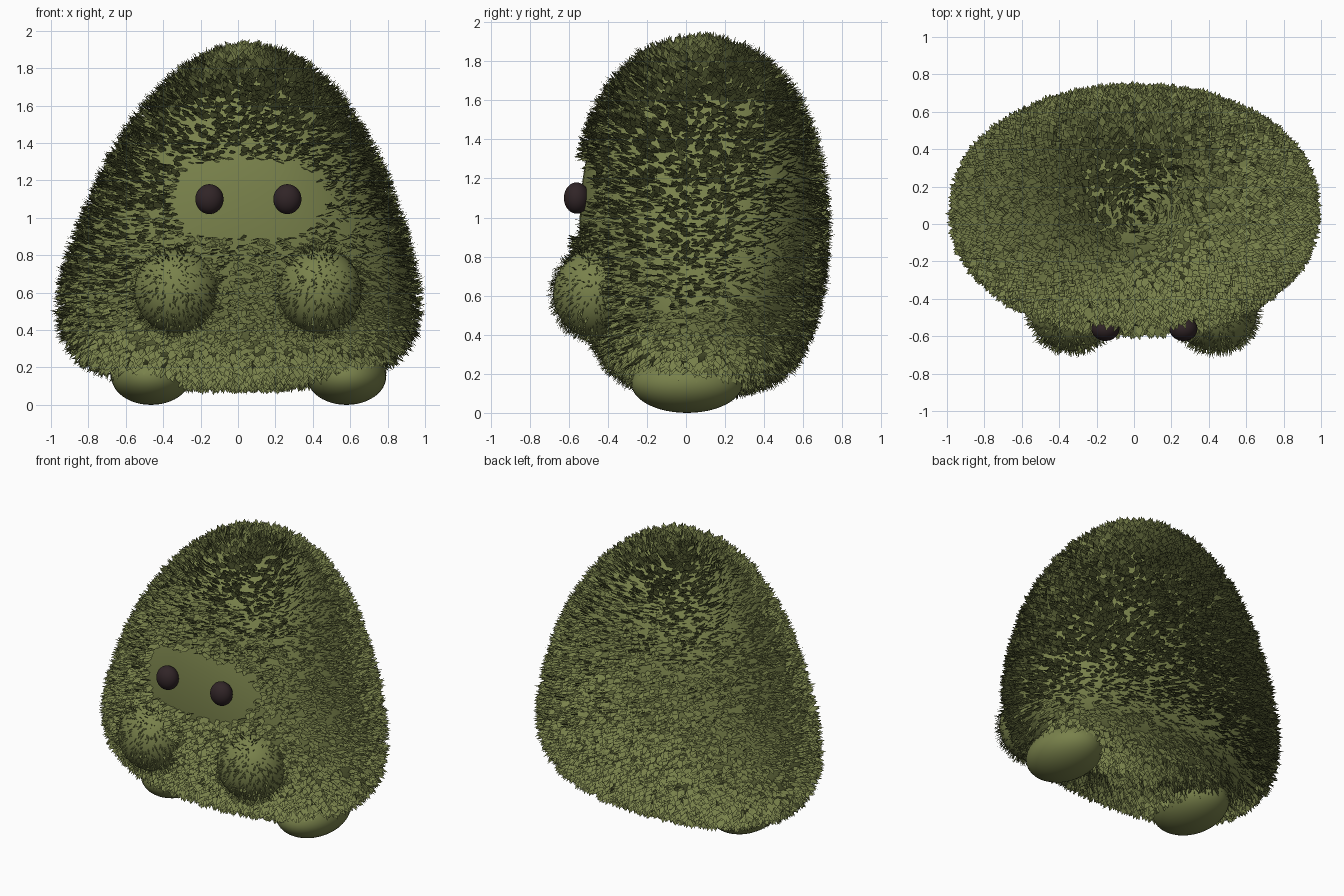
import bpy, bmesh, math, random
from mathutils import Vector

random.seed(4)
if "Cube" in bpy.data.objects:
    bpy.data.objects.remove(bpy.data.objects["Cube"])


def material(name, rgb):
    m = bpy.data.materials.new(name)
    m.use_nodes = True
    m.diffuse_color = (*rgb, 1)
    m.node_tree.nodes["Principled BSDF"].inputs["Base Color"].default_value = (*rgb, 1)
    return m


GREEN = material("olive green", (0.19, 0.22, 0.07))
DARK = material("dark brown", (0.03, 0.018, 0.02))


def finish(name, bm, mat, smooth=True):
    mesh = bpy.data.meshes.new(name)
    bm.to_mesh(mesh)
    bm.free()
    mesh.materials.append(mat)
    for p in mesh.polygons:
        p.use_smooth = smooth
    ob = bpy.data.objects.new(name, mesh)
    bpy.context.collection.objects.link(ob)
    return ob


def ellipsoid(name, centre, radii, mat):
    bm = bmesh.new()
    bmesh.ops.create_uvsphere(bm, u_segments=40, v_segments=24, radius=1)
    for v in bm.verts:
        v.co = Vector(c + r * k for c, r, k in zip(centre, radii, v.co))
    return finish(name, bm, mat)


# Body: rounded cone lofted from (height, half width, half depth) rings
RINGS = [(0.14, 0.35, 0.2), (0.17, 0.66, 0.34), (0.25, 0.84, 0.46), (0.4, 0.94, 0.54),
         (0.6, 0.935, 0.59), (0.8, 0.89, 0.615), (1.0, 0.82, 0.62), (1.2, 0.74, 0.605),
         (1.4, 0.645, 0.565), (1.6, 0.51, 0.485), (1.75, 0.37, 0.37), (1.85, 0.22, 0.23)]
SEGMENTS = 40


def rounded(c):
    return math.copysign(abs(c) ** 0.88, c)


bm = bmesh.new()
loops = []
for z, rx, ry in RINGS:
    cx = 0.04 * max(0, z - 0.5)
    loops.append([bm.verts.new((cx + rx * rounded(math.cos(a)), 0.07 + ry * rounded(math.sin(a)), z))
                  for a in (i * math.tau / SEGMENTS for i in range(SEGMENTS))])
for low, high in zip(loops, loops[1:]):
    for i in range(SEGMENTS):
        j = (i + 1) % SEGMENTS
        bm.faces.new((low[i], low[j], high[j], high[i]))
for loop, pole in ((loops[0], (0, 0.07, 0.13)), (loops[-1], (0.05, 0.07, 1.89))):
    tip = bm.verts.new(pole)
    for i in range(SEGMENTS):
        bm.faces.new((loop[i], loop[(i + 1) % SEGMENTS], tip))
bmesh.ops.recalc_face_normals(bm, faces=bm.faces)
body = finish("body", bm, GREEN)
body.modifiers.new("smooth", "SUBSURF").levels = 1
body.modifiers["smooth"].render_levels = 1

# Arms, feet and eyes
arms = []
for side, arm_x, foot_x, eye_x in (("right", -0.33, -0.465, -0.153), ("left", 0.435, 0.58, 0.264)):
    arms.append(ellipsoid(side + "_arm", (arm_x, -0.47, 0.61), (0.225, 0.21, 0.225), GREEN))
    ellipsoid(side + "_foot", (foot_x, 0.005, 0.15), (0.212, 0.285, 0.15), GREEN)
    ellipsoid(side + "_eye", (eye_x, -0.56, 1.1), (0.075, 0.065, 0.08), DARK)


def in_face(p):
    return p.y < -0.3 and (abs(p.x - 0.05) / 0.39) ** 3 + (abs(p.z - 1.1) / 0.21) ** 3 < 1


def scatter(ob, count):
    """Random surface points with their normals, spread evenly by area."""
    mesh = ob.evaluated_get(bpy.context.evaluated_depsgraph_get()).to_mesh()
    mesh.calc_loop_triangles()
    tris = list(mesh.loop_triangles)
    for t in random.choices(tris, weights=[t.area for t in tris], k=count):
        a, b = random.random(), random.random()
        if a + b > 1:
            a, b = 1 - a, 1 - b
        vs = [mesh.vertices[i] for i in t.vertices]
        w = (1 - a - b, a, b)
        yield (sum((v.co * k for v, k in zip(vs, w)), Vector()),
               sum((v.normal * k for v, k in zip(vs, w)), Vector()).normalized())


def fur(name, ob, count, length, width, droop, skip):
    """Flat pointed blades lying sideways across the surface."""
    bm = bmesh.new()
    for p, n in scatter(ob, count):
        if skip(p):
            continue
        across = Vector((-n.y, n.x, 0))
        if across.length < 0.05:
            across = Vector((1, 0, 0))
        across.normalize()
        jitter = Vector(random.uniform(-0.35, 0.35) for _ in range(3))
        across = (across + jitter).normalized()
        grow = (n + jitter * 0.8 + Vector((0, 0, -droop))).normalized()
        reach = length * random.uniform(0.7, 1.15)
        half = across * width * random.uniform(0.35, 0.6)
        root = p - n * 0.008
        mid = root + grow * reach * 0.55
        tip = root + grow * reach + jitter * length * 0.3
        pts = [root - half * 0.6, root + half * 0.6, mid + half, tip, mid - half]
        bm.faces.new([bm.verts.new(c) for c in pts])
    return finish(name, bm, GREEN, False)


bpy.context.view_layer.update()
fur("body_fur", body, 17000, 0.075, 0.042, 0.1, in_face)
for arm in arms:
    fur(arm.name + "_fur", arm, 1100, 0.05, 0.007, 0.5, lambda p: p.y > -0.4)
